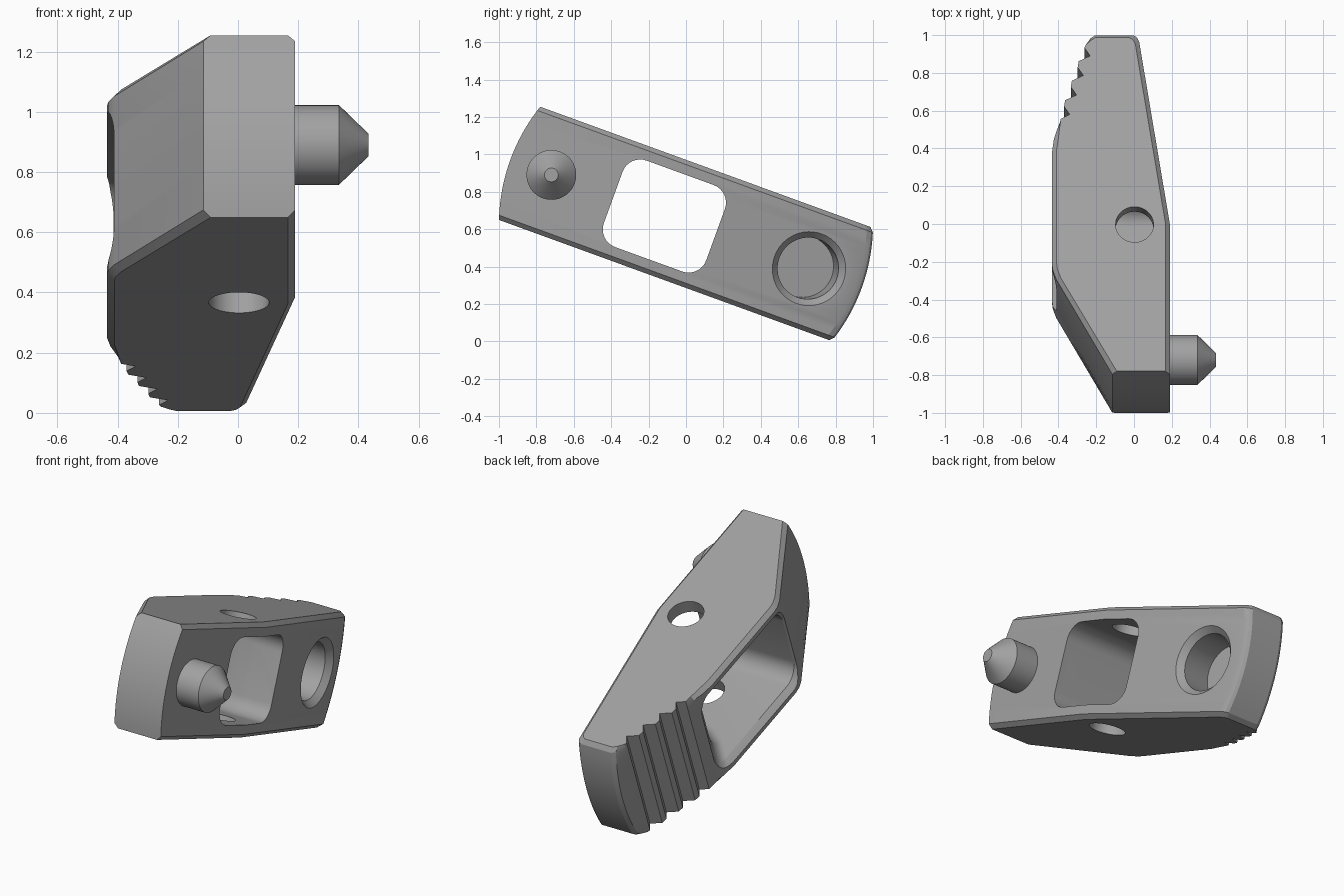
import bpy, bmesh, math
from mathutils import Matrix, Vector

if "Cube" in bpy.data.objects:
    bpy.data.objects.remove(bpy.data.objects["Cube"])

TILT = Matrix.Translation((0, 0, 0.628)) @ Matrix.Rotation(math.radians(-20), 4, 'X')
H = 0.322            # half height of the lever
grey = bpy.data.materials.new("grey metal")
grey.diffuse_color = (0.36, 0.36, 0.36, 1)
grey.use_nodes = True
grey.node_tree.nodes["Principled BSDF"].inputs["Base Color"].default_value = grey.diffuse_color


def loft(name, rings):
    """Solid from a stack of rings with equal point counts."""
    bm = bmesh.new()
    loops = [[bm.verts.new(p) for p in r] for r in rings]
    n = len(loops[0])
    for a, b in zip(loops, loops[1:]):
        for i in range(n):
            bm.faces.new((a[i], a[(i + 1) % n], b[(i + 1) % n], b[i]))
    bm.faces.new(loops[0][::-1])
    bm.faces.new(loops[-1])
    bmesh.ops.recalc_face_normals(bm, faces=bm.faces)
    me = bpy.data.meshes.new(name)
    bm.to_mesh(me)
    bm.free()
    me.materials.append(grey)
    ob = bpy.data.objects.new(name, me)
    bpy.context.collection.objects.link(ob)
    ob.matrix_world = TILT
    return ob


def turned(name, origin, axis, profile, n=48):
    """Round solid; profile is a list of (distance along axis, radius)."""
    q = Vector((0, 0, 1)).rotation_difference(Vector(axis))
    return loft(name, [[Vector(origin) + q @ Vector((r * math.cos(2 * math.pi * i / n),
                        r * math.sin(2 * math.pi * i / n), d)) for i in range(n)]
                       for d, r in profile])


def outline(v, inset):
    """Lever outline at height v, ends lying on a unit-radius arc."""
    e = math.sqrt(1 - v * v)
    b = e - inset * 0.6
    right = lambda u: 0.19 - 0.158 * (u + 0.11) - inset
    pts = [(-0.115 + inset, -e), (0.19 - inset, -e), (0.19 - inset, -0.11),
           (right(b - 0.035), b - 0.035), (right(b) - 0.008, b - 0.01), (right(b) - 0.025, b)]
    # grip teeth, from the back end forward
    pts += [(-0.205, b), (-0.228, b - 0.015)]
    for i in (3, 2, 1, 0):
        du, dx = 0.11 * i, 0.036 * i
        pts += [(-0.365 + dx, 0.58 + du - (0.02 if i == 3 else 0)),
                (-0.37 + dx, 0.545 + du), (-0.34 + dx, 0.50 + du)]
    # rounded shoulder, flat side and angled nose
    pts += [(-0.388, 0.475), (-0.405 + inset / 2, 0.43), (-0.424 + inset, 0.37),
            (-0.435 + inset, 0.29), (-0.435 + inset, -0.33),
            (-0.43 + inset, -0.37), (-0.412 + inset, -0.42)]
    return [(x, u, v) for x, u in pts]


# Lever body with chamfered top and bottom edges
c = 0.024
levels = [(-H, c)] + [((H - c) * k / 8, 0) for k in range(-8, 9)] + [(H, c)]
body = loft("lever_body", [outline(v, i) for v, i in levels])


def rounded_rect(x, u0, u1, hv, r, k=8):
    pts = []
    for q, (cu, cv) in enumerate([(u1 - r, hv - r), (u0 + r, hv - r),
                                  (u0 + r, r - hv), (u1 - r, r - hv)]):
        for i in range(k + 1):
            a = math.pi / 2 * (q + i / k)
            pts.append((x, cu + r * math.cos(a), cv + r * math.sin(a)))
    return pts


# Window flaring toward the grip side, with a chamfered rim
window = loft("window_cutter", [rounded_rect(x, u0, u1, hv, 0.1) for x, u0, u1, hv in (
    (0.5, -0.414, 0.168, 0.246), (-0.03, -0.414, 0.168, 0.246), (-0.12, -0.414, 0.18, 0.246),
    (-0.21, -0.414, 0.215, 0.246), (-0.30, -0.414, 0.275, 0.246),
    (-0.40, -0.414, 0.39, 0.246), (-0.46, -0.45, 0.46, 0.29))])
# Pivot hole through both rails
pivot = turned("pivot_cutter", (0.003, -0.12, 0), (0, 0, 1), [(-0.6, 0.1), (0.6, 0.1)])
# Blind socket square to the tapered side
ax = Vector((1, 0.158, 0)).normalized()
socket = turned("socket_cutter", (0.062, 0.70, 0), ax,
                [(-0.22, 0.165), (-0.035, 0.165), (0, 0.198), (0.04, 0.238)])

bpy.context.view_layer.objects.active = body
for cutter in (window, pivot, socket):
    m = body.modifiers.new(cutter.name, 'BOOLEAN')
    m.operation, m.solver, m.object = 'DIFFERENCE', 'EXACT', cutter
    bpy.ops.object.modifier_apply(modifier=m.name)
    bpy.data.objects.remove(cutter)

# Pointed locating pin
pin = turned("locating_pin", (0, -0.766, 0), (1, 0, 0),
             [(0.15, 0.133), (0.335, 0.133), (0.434, 0.037)])

for ob in (body, pin):
    bpy.ops.object.select_all(action='DESELECT')
    ob.select_set(True)
    bpy.context.view_layer.objects.active = ob
    bpy.ops.object.shade_smooth_by_angle(angle=math.radians(20))
